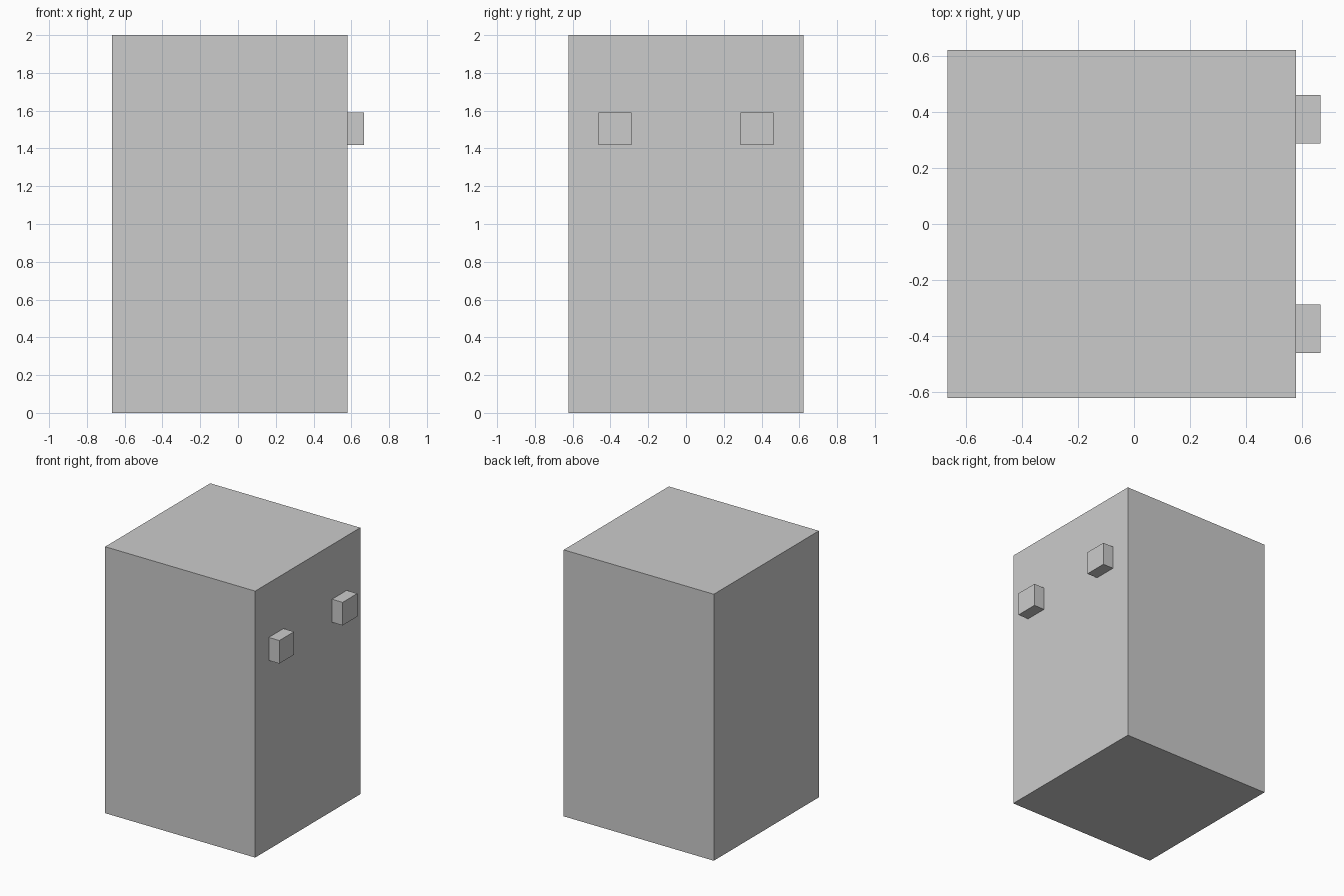
import bpy

if "Cube" in bpy.data.objects:
    bpy.data.objects.remove(bpy.data.objects["Cube"])


def box(name, lo, hi):
    """Axis-aligned box between two opposite corners."""
    bpy.ops.mesh.primitive_cube_add(size=1, location=[(a + b) / 2 for a, b in zip(lo, hi)])
    obj = bpy.context.object
    obj.name = name
    obj.scale = [b - a for a, b in zip(lo, hi)]
    bpy.ops.object.transform_apply(location=False, rotation=False, scale=True)
    return obj


HALF_WIDTH = 0.623
FACE_X = 0.579

# Main block
box("body", (-0.667, -HALF_WIDTH, 0), (FACE_X, HALF_WIDTH, 2))

# Pair of small square blocks on the right face
for side, label in ((-1, "front"), (1, "back")):
    y = side * 0.375
    box(f"{label}_stud", (FACE_X, y - 0.087, 1.418), (0.667, y + 0.087, 1.591))
